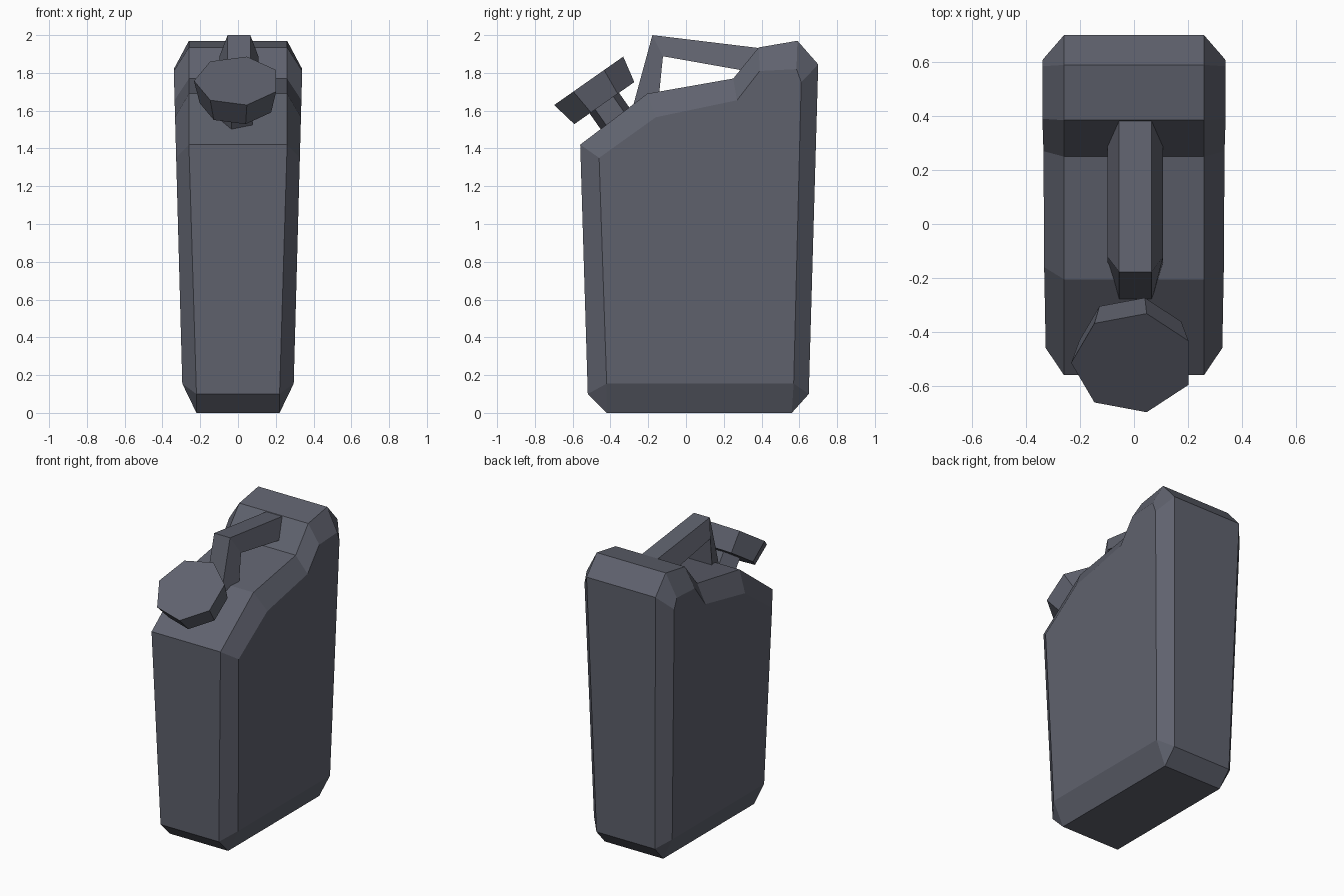
import bpy, bmesh, math
from mathutils import Vector, Matrix

if "Cube" in bpy.data.objects:
    bpy.data.objects.remove(bpy.data.objects["Cube"])

mat = bpy.data.materials.new("slate grey plastic")
mat.diffuse_color = (0.115, 0.122, 0.155, 1)
mat.use_nodes = True
mat.node_tree.nodes["Principled BSDF"].inputs["Base Color"].default_value = mat.diffuse_color


def finish(bm, name):
    bmesh.ops.recalc_face_normals(bm, faces=bm.faces)
    me = bpy.data.meshes.new(name)
    bm.to_mesh(me)
    bm.free()
    me.materials.append(mat)
    ob = bpy.data.objects.new(name, me)
    bpy.context.collection.objects.link(ob)
    return ob


# Can body: a wide rim profile, chamfered out to a smaller side profile
rim = [(-.42, 0), (-.52, .1), (-.56, 1.42), (-.205, 1.69), (.25, 1.77),
       (.385, 1.935), (.59, 1.97), (.70, 1.845), (.65, .1), (.56, 0)]
side = [(-.42, .155), (-.46, 1.35), (-.16, 1.565), (.27, 1.655),
        (.39, 1.81), (.585, 1.82), (.61, 1.75), (.57, .155)]
pair = [0, 0, 1, 2, 3, 4, 5, 6, 7, 7]      # side point for each rim point
bm = bmesh.new()
loops = []
for s in (-1, 1):
    r = [bm.verts.new((s * (.22 + .04 * min(1, max(0, z - .1) / 1.32)), y, z)) for y, z in rim]
    f = [bm.verts.new((s * (.295 + .045 * (z - .155) / 1.66), y, z)) for y, z in side]
    bm.faces.new(f)
    for i in range(10):
        j = (i + 1) % 10
        a, b = f[pair[i]], f[pair[j]]
        bm.faces.new([r[i], r[j], b] if a is b else [r[i], r[j], b, a])
    loops.append(r)
for i in range(10):
    j = (i + 1) % 10
    bm.faces.new([loops[0][i], loops[0][j], loops[1][j], loops[1][i]])
finish(bm, "can_body")

# Handle: bent bar, narrow outside and wide inside
bm = bmesh.new()
sections = [((-.287, 1.60), (-.145, 1.66)), ((-.178, 2.0), (-.122, 1.888)),
            ((.40, 1.93), (.33, 1.808))]
rings = []
for (yo, zo), (yi, zi) in sections:
    rings.append([bm.verts.new((.005 + x, y, z)) for x, y, z in
                  ((-.06, yo, zo), (.06, yo, zo), (.103, yi, zi), (-.103, yi, zi))])
for a, b in zip(rings, rings[1:]):
    for i in range(4):
        j = (i + 1) % 4
        bm.faces.new([a[i], a[j], b[j], b[i]])
bm.faces.new(rings[0])
bm.faces.new(rings[-1])
finish(bm, "handle")

# Tilted spout neck and screw cap
tilt = math.radians(35)
axis = Vector((0, -math.sin(tilt), math.cos(tilt)))
base = Vector((-.004, -.4325, 1.64))       # centre of the cap underside


def tilted_prism(name, sides, r_low, r_high, low, high):
    bm = bmesh.new()
    bmesh.ops.create_cone(bm, cap_ends=True, segments=sides, radius1=r_low,
                          radius2=r_high, depth=high - low)
    # put one corner on the left (-x)
    c = min(bm.verts, key=lambda v: v.co.x).co
    turn = math.pi - math.atan2(c.y, c.x)
    centre = base + axis * (low + high) / 2
    bm.transform(Matrix.Translation(centre) @ Matrix.Rotation(tilt, 4, 'X')
                 @ Matrix.Rotation(turn, 4, 'Z'))
    finish(bm, name)


tilted_prism("spout_neck", 5, .1, .1, -.16, .02)
tilted_prism("screw_cap", 7, .199, .229, 0, .144)
